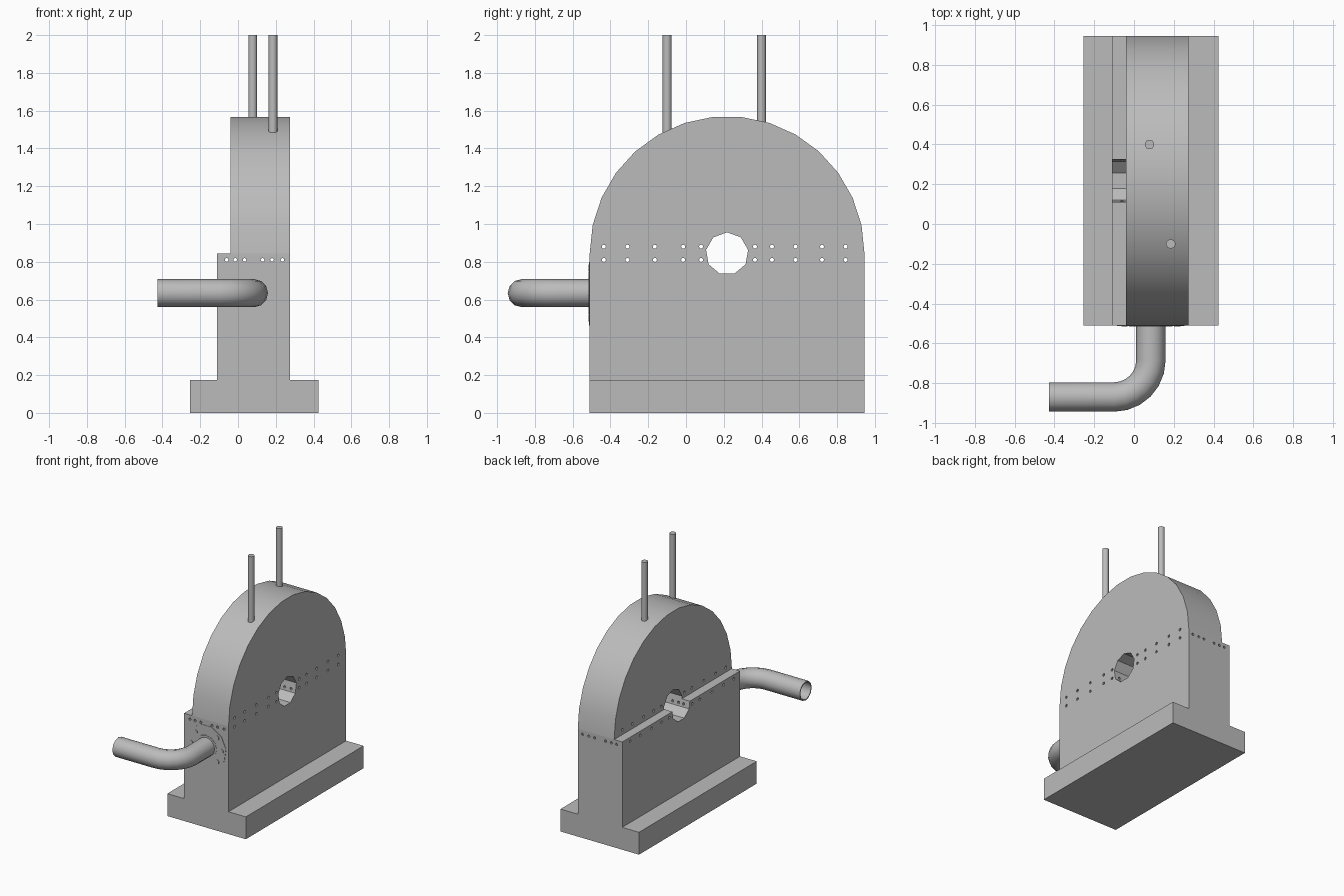
import bpy, bmesh, math
from mathutils import Vector

cube = bpy.data.objects.get("Cube")
if cube:
    bpy.data.objects.remove(cube, do_unlink=True)

GREY = bpy.data.materials.new("plain grey")
GREY.use_nodes = True
GREY.diffuse_color = (0.5, 0.5, 0.5, 1)
GREY.node_tree.nodes["Principled BSDF"].inputs["Base Color"].default_value = (0.5, 0.5, 0.5, 1)

# Map a flat profile point (a, b) plus depth d to 3D for each extrusion axis
PLACE = {
    "x": lambda a, b, d: (d, a, b),
    "y": lambda a, b, d: (a, d, b),
    "z": lambda a, b, d: (a, b, d),
}


def ring(a, b, r, n, start=90):
    return [(a + r * math.cos(math.radians(start) + math.tau * i / n),
             b + r * math.sin(math.radians(start) + math.tau * i / n)) for i in range(n)]


def prisms(name, profiles, axis, lo, hi):
    """Extrude every profile along the axis into one object."""
    bm = bmesh.new()
    for pts in profiles:
        near, far = [[bm.verts.new(PLACE[axis](a, b, d)) for a, b in pts] for d in (lo, hi)]
        bm.faces.new(near)
        bm.faces.new(far[::-1])
        for i in range(len(pts)):
            j = (i + 1) % len(pts)
            bm.faces.new((near[j], near[i], far[i], far[j]))
    bmesh.ops.recalc_face_normals(bm, faces=bm.faces)
    mesh = bpy.data.meshes.new(name)
    bm.to_mesh(mesh)
    bm.free()
    mesh.materials.append(GREY)
    obj = bpy.data.objects.new(name, mesh)
    bpy.context.collection.objects.link(obj)
    return obj


def smooth(obj, angle):
    bpy.ops.object.select_all(action="DESELECT")
    obj.select_set(True)
    bpy.context.view_layer.objects.active = obj
    bpy.ops.object.shade_smooth_by_angle(angle=math.radians(angle))


FRONT, BACK, MID = -0.51, 0.945, 0.2175
RIGHT, SPLIT, RADIUS = 0.275, 0.843, 0.7275

# Housing: lower block with one foot, separate foot, arched upper cover
lower = prisms("lower_housing", [[(-0.255, 0), (RIGHT, 0), (RIGHT, SPLIT), (-0.11, SPLIT),
                                  (-0.11, 0.175), (-0.255, 0.175)]], "y", FRONT, BACK)
prisms("left_foot", [[(RIGHT, 0), (0.425, 0), (0.425, 0.175), (RIGHT, 0.175)]], "y", FRONT, BACK)
arch = [(MID + RADIUS * math.cos(math.pi * i / 15), SPLIT + RADIUS * math.sin(math.pi * i / 15))
        for i in range(16)]
upper = prisms("upper_cover", [arch], "x", -0.04, RIGHT)

# Shaft opening and bolt holes
bolt_y = (-0.435, -0.31, -0.165, -0.015, 0.08, 0.365, 0.455, 0.58, 0.72, 0.845)
bolt_x = (-0.06, -0.015, 0.035, 0.13, 0.18, 0.235)
cross = [ring(MID, SPLIT, 0.113, 9)]
cross += [ring(y, z, 0.011, 8) for y in bolt_y for z in (0.81, 0.88)]
cutters = [prisms("cross_cutter", cross, "x", -0.6, 0.6),
           prisms("long_cutter", [ring(x, 0.81, 0.01, 8) for x in bolt_x], "y", -0.8, 1.2)]
for obj in (lower, upper):
    for cutter in cutters:
        mod = obj.modifiers.new("holes", "BOOLEAN")
        mod.operation, mod.solver, mod.object = "DIFFERENCE", "EXACT", cutter
for cutter in cutters:
    cutter.hide_render = True
    cutter.hide_viewport = True

# Flange with collar and bolt heads
PX, PZ = 0.085, 0.634
prisms("flange", [ring(PX, PZ, 0.171, 11, -90)], "y", FRONT - 0.003, FRONT + 0.01)
prisms("collar", [ring(PX, PZ, 0.09, 12)], "y", FRONT - 0.005, FRONT)
prisms("flange_bolts", [ring(x, z, 0.018, 6) for x, z in ring(PX, PZ, 0.133, 8)],
       "y", FRONT - 0.006, FRONT)

# Bent open pipe: sweep outer and inner rings along the path
BEND, PY = 0.185, -0.87
path = [(Vector((PX, FRONT, PZ)), 0)]
for i in range(7):
    t = math.pi / 2 * i / 6
    path.append((Vector((PX - BEND + BEND * math.cos(t), PY + BEND - BEND * math.sin(t), PZ)), t))
path.append((Vector((-0.427, PY, PZ)), math.pi / 2))
bm = bmesh.new()
SIDES = 12
shells = []
for radius in (0.074, 0.066):
    rows = []
    for centre, t in path:
        side = Vector((math.cos(t), -math.sin(t), 0))
        rows.append([bm.verts.new(centre + side * a + Vector((0, 0, b)))
                     for a, b in ring(0, 0, radius, SIDES)])
    shells.append(rows)
loops = shells[0] + shells[1][::-1]
for low, high in zip(loops, loops[1:]):
    for i in range(SIDES):
        j = (i + 1) % SIDES
        bm.faces.new((low[i], low[j], high[j], high[i]))
bm.faces.new(shells[0][0])
bm.faces.new(shells[1][0][::-1])
bmesh.ops.recalc_face_normals(bm, faces=bm.faces)
mesh = bpy.data.meshes.new("bent_pipe")
bm.to_mesh(mesh)
bm.free()
mesh.materials.append(GREY)
pipe = bpy.data.objects.new("bent_pipe", mesh)
bpy.context.collection.objects.link(pipe)
smooth(pipe, 35)

# Upright rods
for name, x, y in (("front_rod", 0.185, -0.1), ("rear_rod", 0.078, 0.4)):
    smooth(prisms(name, [ring(x, y, 0.024, 10)], "z", 1.44, 2.0), 40)

smooth(upper, 15)
